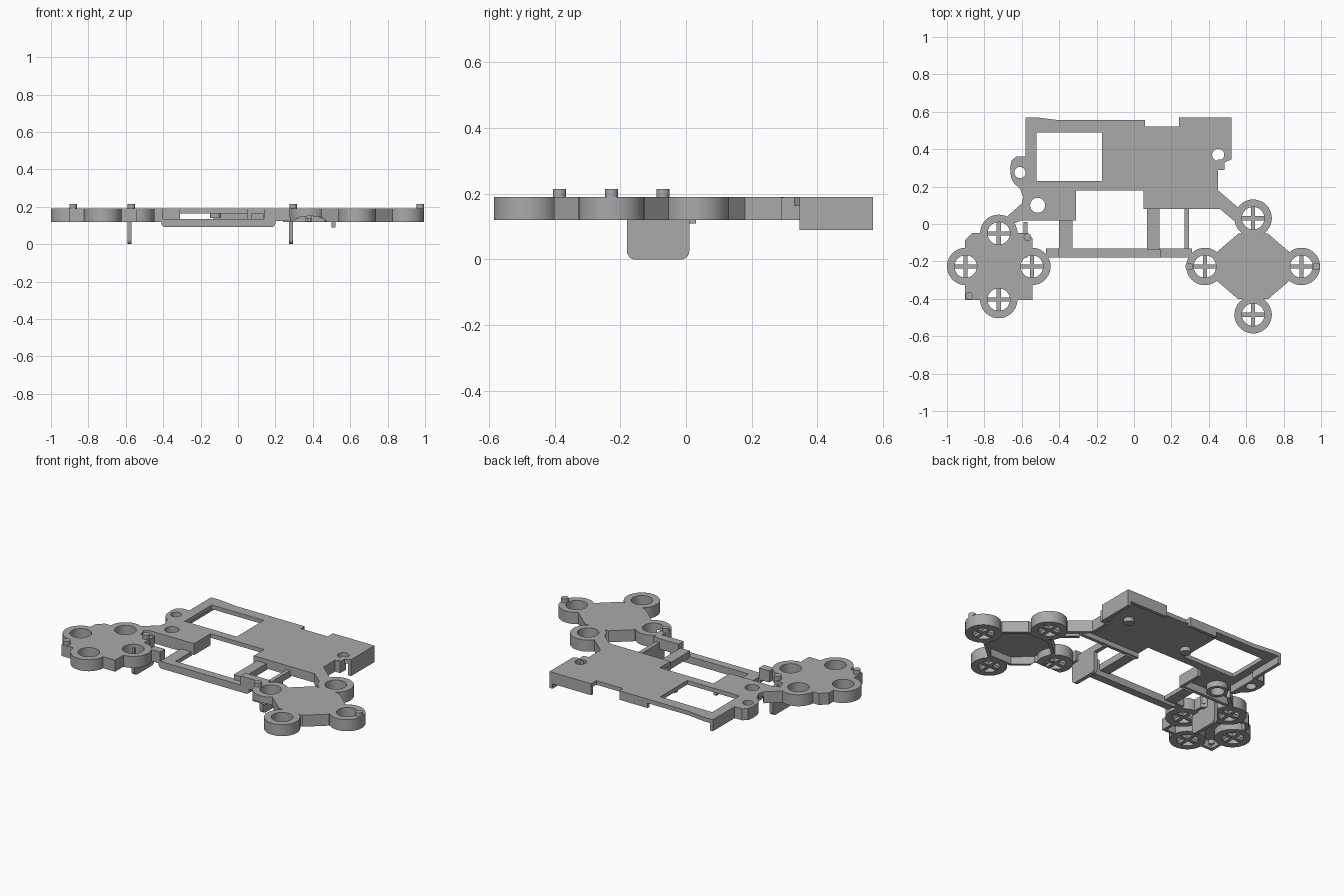
import bpy, bmesh, math
from mathutils import Vector

cube = bpy.data.objects.get("Cube")
if cube:
    bpy.data.objects.remove(cube, do_unlink=True)

grey = bpy.data.materials.new("moulded grey")
grey.use_nodes = True
grey.diffuse_color = (0.4, 0.4, 0.4, 1)
grey.node_tree.nodes["Principled BSDF"].inputs["Base Color"].default_value = (0.4, 0.4, 0.4, 1)

TOP, LOW, SKIN = 0.19, 0.12, 0.165


def prism(name, pts, z0=LOW, z1=TOP):
    """Extrude a plan outline between two heights."""
    bm = bmesh.new()
    face = bm.faces.new([bm.verts.new((x, y, z0)) for x, y in pts])
    ext = bmesh.ops.extrude_face_region(bm, geom=[face])
    verts = [v for v in ext["geom"] if isinstance(v, bmesh.types.BMVert)]
    bmesh.ops.translate(bm, vec=(0, 0, z1 - z0), verts=verts)
    bmesh.ops.recalc_face_normals(bm, faces=bm.faces)
    mesh = bpy.data.meshes.new(name)
    bm.to_mesh(mesh)
    bm.free()
    ob = bpy.data.objects.new(name, mesh)
    bpy.context.collection.objects.link(ob)
    mesh.materials.append(grey)
    return ob


def box(name, x0, x1, y0, y1, z0=LOW, z1=TOP):
    return prism(name, [(x0, y0), (x1, y0), (x1, y1), (x0, y1)], z0, z1)


def disc(name, c, r, z0=LOW, z1=TOP, n=40):
    ring = [2 * math.pi * i / n for i in range(n)]
    return prism(name, [(c[0] + r * math.cos(a), c[1] + r * math.sin(a)) for a in ring], z0, z1)


def rail(name, p, q, t=0.02, z0=LOW, z1=TOP - 0.002):
    """Rim wall lying to the left of the run from p to q."""
    p, q = Vector(p), Vector(q)
    d = (q - p).normalized()
    n = Vector((-d.y, d.x)) * t
    return prism(name, [p, q, q + n, p + n], z0, z1)


def combine(ob, other, op):
    mod = ob.modifiers.new(op, "BOOLEAN")
    mod.operation, mod.object, mod.solver = op, other, "EXACT"
    bpy.context.view_layer.objects.active = ob
    bpy.ops.object.modifier_apply(modifier=mod.name)
    bpy.data.objects.remove(other, do_unlink=True)


def smooth(ob):
    bpy.ops.object.select_all(action="DESELECT")
    ob.select_set(True)
    bpy.context.view_layer.objects.active = ob
    bpy.ops.object.shade_smooth_by_angle(angle=math.radians(30))


def button_pad(name, centre, reach, web, pegs):
    """Hollow web with four ringed cups, a cross in each, and locating pegs."""
    cx, cy = centre
    pad = prism(name, [(cx + x, cy + y) for x, y in web])
    hollow = prism("hollow", [(cx + x * 0.9, cy + y * 0.9) for x, y in web], 0.08, SKIN)
    combine(pad, hollow, "DIFFERENCE")
    cups = [(cx + dx * reach, cy + dy * reach) for dx, dy in ((1, 0), (0, 1), (-1, 0), (0, -1))]
    for c in cups:
        combine(pad, disc("cup", c, 0.1), "UNION")
    for c in cups:
        combine(pad, disc("bore", c, 0.06, 0, 0.3), "DIFFERENCE")
    for i, (x, y) in enumerate(cups):
        box(f"{name}_cross_a_{i}", x - 0.063, x + 0.063, y - 0.011, y + 0.011, LOW + 0.002, 0.14)
        box(f"{name}_cross_b_{i}", x - 0.011, x + 0.011, y - 0.063, y + 0.063, LOW + 0.001, 0.139)
    for i, c in enumerate(pegs):
        smooth(disc(f"{name}_peg_{i}", c, 0.02, 0.14, 0.215, 20))
    return pad


# Right-hand pad with a squarish web, left-hand pad with a diagonal web
quad = [(0.18, 0.15), (0.15, 0.18), (-0.14, 0.18), (-0.18, 0.14),
        (-0.18, -0.18), (0.18, -0.18)]
right_pad = button_pad("right_pad", (-0.723, -0.227), 0.177, quad,
                       [(-0.57, -0.07), (-0.882, -0.385)])
diag = [(sx * a, sy * b) for sx, sy, flip in ((1, 1, 0), (-1, 1, 1), (-1, -1, 0), (1, -1, 1))
        for a, b in ([(0.19, 0.08), (0.08, 0.175)][::-1 if flip else 1])]
left_pad = button_pad("left_pad", (0.637, -0.227), 0.258, diag,
                      [(0.295, -0.227), (0.975, -0.227)])

# Shallow arch in the front wall of the inner cup
arch = disc("arch", (0, 0), 1, -0.035, 0.035)
arch.scale = (0.09, 0.035, 1)
arch.rotation_euler = (math.pi / 2, 0, 0)
arch.location = (0.385, -0.32, 0.115)
bpy.context.view_layer.update()
combine(left_pad, arch, "DIFFERENCE")
smooth(right_pad)
smooth(left_pad)

# Main deck with window and screw holes
deck = prism("main_deck", [
    (-0.58, 0.57), (-0.52, 0.57), (-0.4, 0.555), (0.06, 0.555), (0.06, 0.52),
    (0.24, 0.52), (0.24, 0.57), (0.52, 0.57), (0.52, 0.345), (0.485, 0.33),
    (0.485, 0.3), (0.45, 0.29), (0.45, 0.18), (0.56, 0.085), (0.555, 0.0),
    (0.46, 0.08), (0.05, 0.08), (0.05, 0.18), (-0.31, 0.18), (-0.31, 0.02),
    (-0.6, 0.02), (-0.65, 0.0), (-0.69, 0.03), (-0.6, 0.11), (-0.58, 0.19)], SKIN, TOP)
combine(deck, box("window", -0.52, -0.17, 0.23, 0.49, 0, 0.3), "DIFFERENCE")

# Screw ear on the outer edge, and a boss under the second hole
ear = prism("ear", [(-0.57, 0.36), (-0.63, 0.36), (-0.655, 0.34), (-0.662, 0.3), (-0.658, 0.25),
                    (-0.64, 0.215), (-0.61, 0.19), (-0.595, 0.15), (-0.57, 0.15)])
combine(deck, ear, "UNION")
combine(deck, disc("boss", (-0.515, 0.1), 0.06, 0.13, 0.185), "UNION")
for c, r in (((-0.61, 0.275), 0.03), ((-0.515, 0.1), 0.04), ((0.45, 0.37), 0.032)):
    combine(deck, disc("screw_hole", c, r, 0, 0.3), "DIFFERENCE")
smooth(deck)

# Rim walls hanging under the deck
walls = [
    ("side_skirt", (0.52, 0.345), (0.52, 0.57), 0.09),
    ("back_corner_wall", (0.52, 0.57), (0.24, 0.57), LOW),
    ("back_tab", (0.06, 0.555), (-0.13, 0.555), 0.135),
    ("outer_wall", (-0.58, 0.57), (-0.58, 0.35), LOW),
    ("step_wall", (0.45, 0.18), (0.45, 0.29), LOW),
    ("neck_back_wall", (0.56, 0.085), (0.45, 0.18), LOW),
    ("neck_front_wall", (0.46, 0.08), (0.555, 0.0), LOW),
    ("front_wall", (0.05, 0.08), (0.46, 0.08), 0.135),
    ("block_front_wall", (-0.65, 0.02), (-0.31, 0.02), LOW),
    ("block_side_wall", (-0.31, 0.02), (-0.31, 0.18), LOW),
    ("block_neck_wall", (-0.6, 0.11), (-0.69, 0.03), LOW),
]
for name, p, q, z in walls:
    rail(name, p, q, z0=z)
box("step_block", 0.45, 0.485, 0.29, 0.345, LOW, TOP - 0.002)

# Support posts under the deck
for i, c in enumerate(((-0.12, 0.3), (0.33, 0.35))):
    smooth(disc(f"support_post_{i}", c, 0.03, 0.14, 0.18, 24))

# Lowered front bar with bevelled ends, rising to the pads
bar = box("front_bar", -0.41, 0.2, -0.178, -0.13, 0.092, 0.135)
box("bar_riser_right", -0.47, -0.4, -0.178, -0.13)
box("bar_riser_left", 0.14, 0.31, -0.178, -0.13, 0.125, TOP)
box("brace_right", -0.4, -0.33, -0.14, 0.03, 0.11, 0.135)
box("brace_mid", 0.07, 0.135, -0.14, 0.09, 0.125, SKIN)
box("brace_left", 0.27, 0.295, -0.14, 0.09, 0.125, SKIN)

# Downward fins with rounded lower corners
fins = [box("fin_right", -0.592, -0.57, -0.18, 0.01, 0, 0.17),
        box("fin_left", 0.272, 0.295, -0.18, 0.01, 0, 0.135)]


def round_low_edges(ob, axis, r):
    """Round the bottom edges that run along one axis."""
    bm = bmesh.new()
    bm.from_mesh(ob.data)
    low = min(v.co.z for v in bm.verts)
    edges = [e for e in bm.edges if all(v.co.z < low + 0.001 for v in e.verts)
             and abs((e.verts[0].co - e.verts[1].co)[axis]) > 0.001]
    bmesh.ops.bevel(bm, geom=edges, offset=r, segments=5, profile=0.5, affect="EDGES")
    bm.to_mesh(ob.data)
    bm.free()
    smooth(ob)


for fin in fins:
    round_low_edges(fin, 0, 0.025)
round_low_edges(bar, 1, 0.02)
